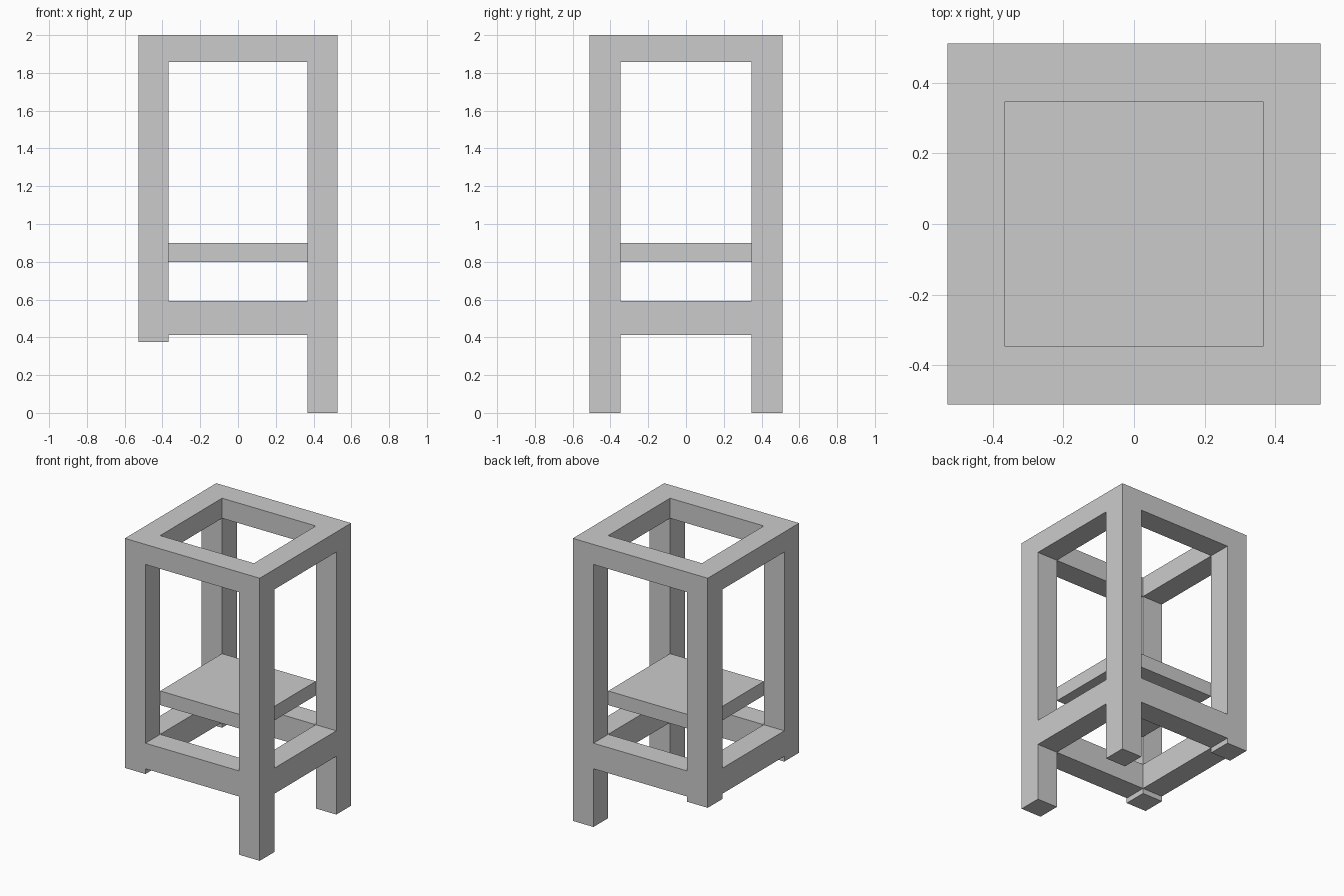
import bpy

if "Cube" in bpy.data.objects:
    bpy.data.objects.remove(bpy.data.objects["Cube"])

OX, OY = 0.528, 0.511      # outer half sizes of the frame
IX, IY = 0.367, 0.346      # inner half sizes between the posts
LOW_BOTTOM, LOW_TOP = 0.412, 0.593
TOP_BOTTOM, HEIGHT = 1.858, 2.0
SHORT_LEG = 0.375


def box(name, x0, x1, y0, y1, z0, z1):
    bpy.ops.mesh.primitive_cube_add(size=1)
    ob = bpy.context.object
    ob.name = ob.data.name = name
    lo, hi = (x0, y0, z0), (x1, y1, z1)
    for v in ob.data.vertices:
        v.co = [hi[i] if v.co[i] > 0 else lo[i] for i in range(3)]
    return ob


def cut(target, *bounds):
    cutter = box("cutter", *bounds)
    cutter.hide_render = True
    mod = target.modifiers.new("opening", 'BOOLEAN')
    mod.operation, mod.solver, mod.object = 'DIFFERENCE', 'EXACT', cutter
    bpy.context.view_layer.objects.active = target
    bpy.ops.object.modifier_apply(modifier=mod.name)
    bpy.data.objects.remove(cutter)


# Frame: four posts with flush top and lower rails, carved from one block
frame = box("post_and_rail_frame", -OX, OX, -OY, OY, 0, HEIGHT)

# Open centre, then side openings above and below the lower rails
cut(frame, -IX, IX, -IY, IY, -1, 3)
for z0, z1 in ((LOW_TOP, TOP_BOTTOM), (-1, LOW_BOTTOM)):
    cut(frame, -IX, IX, -1, 1, z0, z1)
    cut(frame, -1, 1, -IY, IY, z0, z1)

# Left legs stop short just below the lower rails
cut(frame, -1, 0, -1, 1, -1, SHORT_LEG)

# Shelf between the inner corners of the posts
box("shelf", -IX, IX, -IY, IY, 0.80, 0.90)
